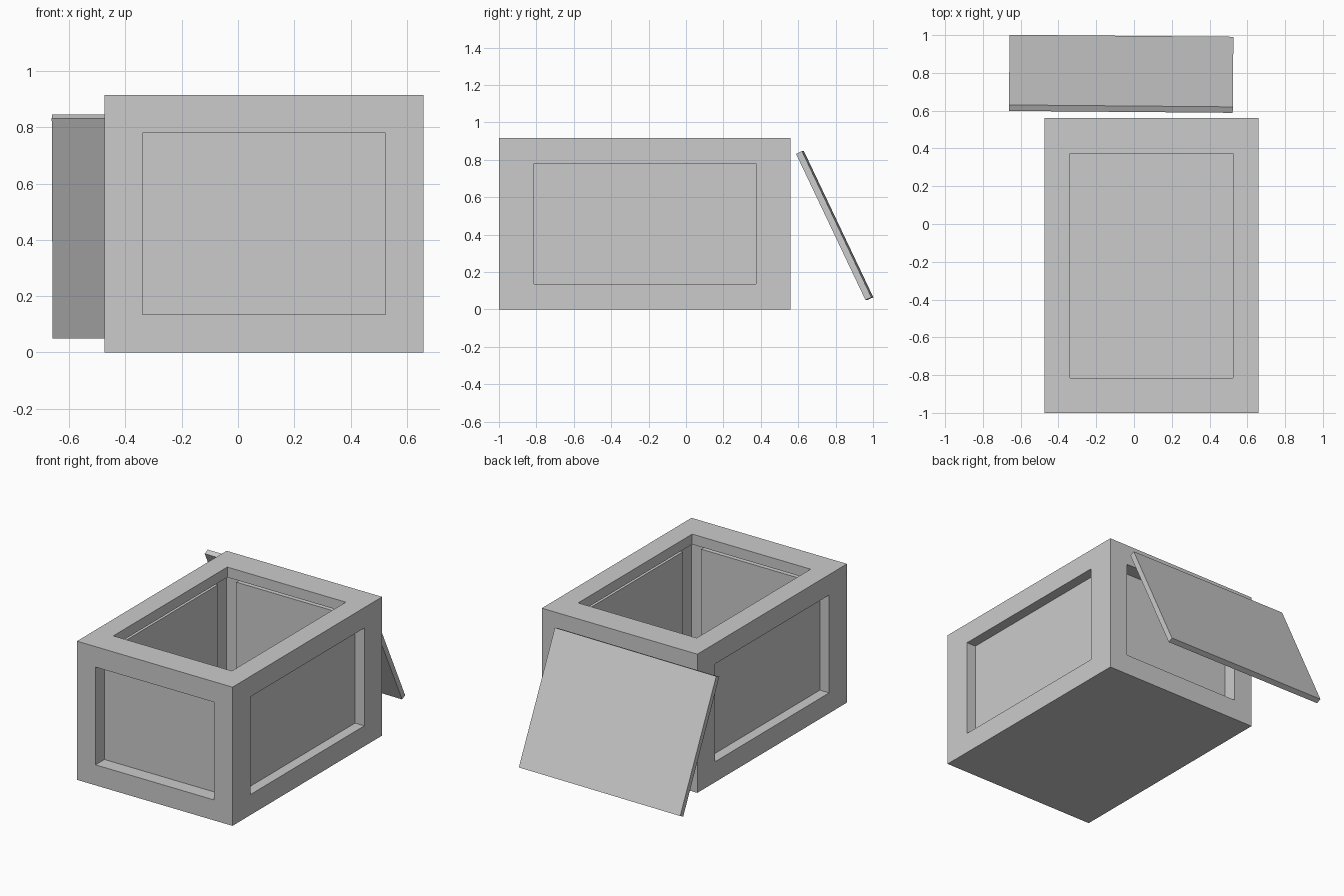
import bpy, bmesh, math
from mathutils import Vector, Matrix

old = bpy.data.objects.get("Cube")
if old:
    bpy.data.objects.remove(old, do_unlink=True)

grey = bpy.data.materials.new("plain grey")
grey.use_nodes = True
grey.diffuse_color = (0.6, 0.6, 0.6, 1)
grey.node_tree.nodes["Principled BSDF"].inputs["Base Color"].default_value = (0.6, 0.6, 0.6, 1)


def box(size):
    bm = bmesh.new()
    bmesh.ops.create_cube(bm, size=1, matrix=Matrix.Diagonal((*size, 1)))
    return bm


def add_object(name, bm, location, rotation=(0, 0, 0)):
    mesh = bpy.data.meshes.new(name)
    bm.normal_update()
    bm.to_mesh(mesh)
    bm.free()
    mesh.materials.append(grey)
    obj = bpy.data.objects.new(name, mesh)
    obj.location, obj.rotation_euler = location, rotation
    bpy.context.collection.objects.link(obj)
    return obj


# Crate shell: sunken panels on the four sides, open sunken rim on top
size = Vector((1.135, 1.56, 0.915))
border = Vector((0.135, 0.186, 0.135))
bm = box(size)
bm.normal_update()
panels = [(f, f.normal.copy()) for f in bm.faces if f.normal.z > -0.5]
faces = [f for f, n in panels]

# Frame outline: same border along each axis
bmesh.ops.inset_individual(bm, faces=faces, thickness=0.05)
for f, n in panels:
    for v in f.verts:
        for axis in range(3):
            if abs(n[axis]) < 0.5:
                v.co[axis] = math.copysign(size[axis] / 2 - border[axis], v.co[axis])

# Recess: half a border deep
bm.normal_update()
bmesh.ops.inset_individual(bm, faces=faces, thickness=0)
for f, n in panels:
    depth = max(abs(n[a]) * border[a] for a in range(3)) / 2
    for v in f.verts:
        v.co -= n * depth

# Open top
opening = [f for f, n in panels if n.z > 0.5]
bmesh.ops.delete(bm, geom=opening, context='FACES_ONLY')
add_object("crate_shell", bm, (0.0925, -0.22, size.z / 2))

# Loose lid leaning behind the crate
add_object("leaning_lid", box((1.185, 0.865, 0.035)), (-0.068, 0.795, 0.448),
           (math.radians(-64.6), 0, math.radians(-0.5)))
